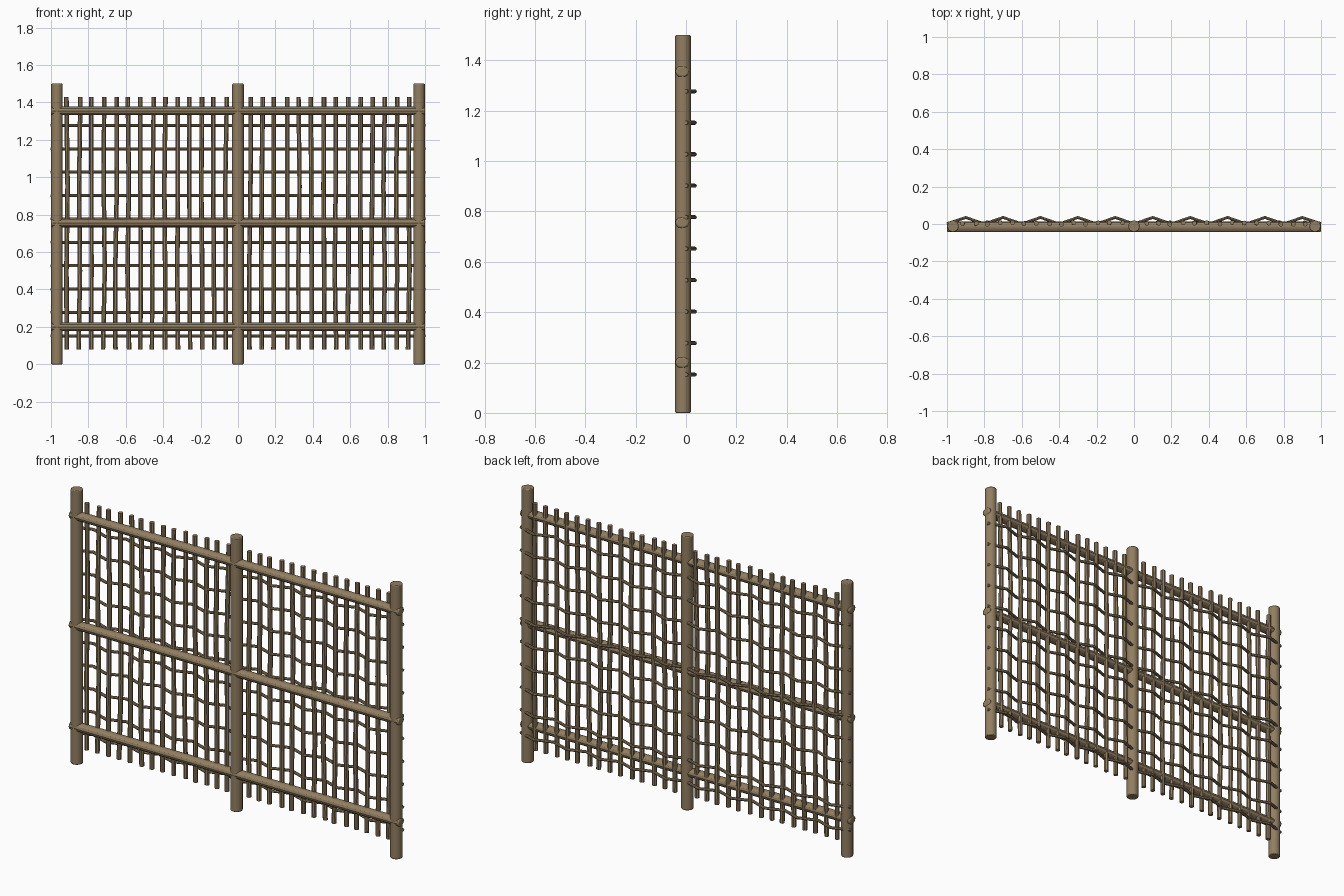
import bpy, random

random.seed(4)
if "Cube" in bpy.data.objects:
    bpy.data.objects.remove(bpy.data.objects["Cube"], do_unlink=True)

# Single weathered wood colour
wood = bpy.data.materials.new("weathered wood")
wood.use_nodes = True
wood.diffuse_color = (0.29, 0.21, 0.12, 1)
wood.node_tree.nodes["Principled BSDF"].inputs["Base Color"].default_value = wood.diffuse_color


def finish(obj, name, bevel=0):
    obj.name = name
    obj.data.materials.append(wood)
    if bevel:
        mod = obj.modifiers.new("rounded ends", "BEVEL")
        mod.width = bevel
        mod.segments = 2
        mod.limit_method = "ANGLE"
        mod.angle_limit = 1.0
    bpy.ops.object.shade_smooth_by_angle()


def pole(name, points, radius):
    """Round stick along a path of points."""
    curve = bpy.data.curves.new(name, "CURVE")
    curve.dimensions = "3D"
    curve.bevel_depth = radius
    curve.bevel_resolution = 2
    curve.use_fill_caps = True
    line = curve.splines.new("POLY")
    line.points.add(len(points) - 1)
    for p, co in zip(line.points, points):
        p.co = (*co, 1)
    obj = bpy.data.objects.new(name, curve)
    bpy.context.collection.objects.link(obj)
    bpy.ops.object.select_all(action="DESELECT")
    obj.select_set(True)
    bpy.context.view_layer.objects.active = obj
    bpy.ops.object.convert(target="MESH")
    finish(bpy.context.object, name)


# Upright posts
for name, x in (("right_post", -0.968), ("middle_post", 0), ("left_post", 0.968)):
    bpy.ops.mesh.primitive_cylinder_add(vertices=16, radius=0.031, depth=1.5,
                                        location=(x, -0.012, 0.75))
    finish(bpy.context.object, name, 0.004)

# Horizontal rails running through the posts
for name, z in (("bottom_rail", 0.2), ("middle_rail", 0.755), ("top_rail", 1.355)):
    bpy.ops.mesh.primitive_cylinder_add(vertices=12, radius=1, depth=2,
                                        location=(0, -0.015, z), rotation=(0, 1.5708, 0))
    rail = bpy.context.object
    rail.scale = (0.023, 0.028, 1)
    bpy.ops.object.transform_apply(location=False, rotation=True, scale=True)
    finish(rail, name, 0.007)

# Thin upright stakes, each slightly crooked
for side in (-1, 1):
    for i in range(14):
        x = side * (0.064 + i * 0.0653)
        path = [(x + random.uniform(-0.005, 0.005), random.uniform(-0.002, 0.008), z)
                for z in (0.08, 0.5, 0.95, 1.43)]
        pole("stake", path, 0.0125)

# Woven rods zigzagging across the back
for row in range(10):
    z = 0.152 + row * 0.125
    path = [(-1 + i * 0.1, 0.035 * (i % 2), z) for i in range(21)]
    pole("woven_rod", path, 0.008)
